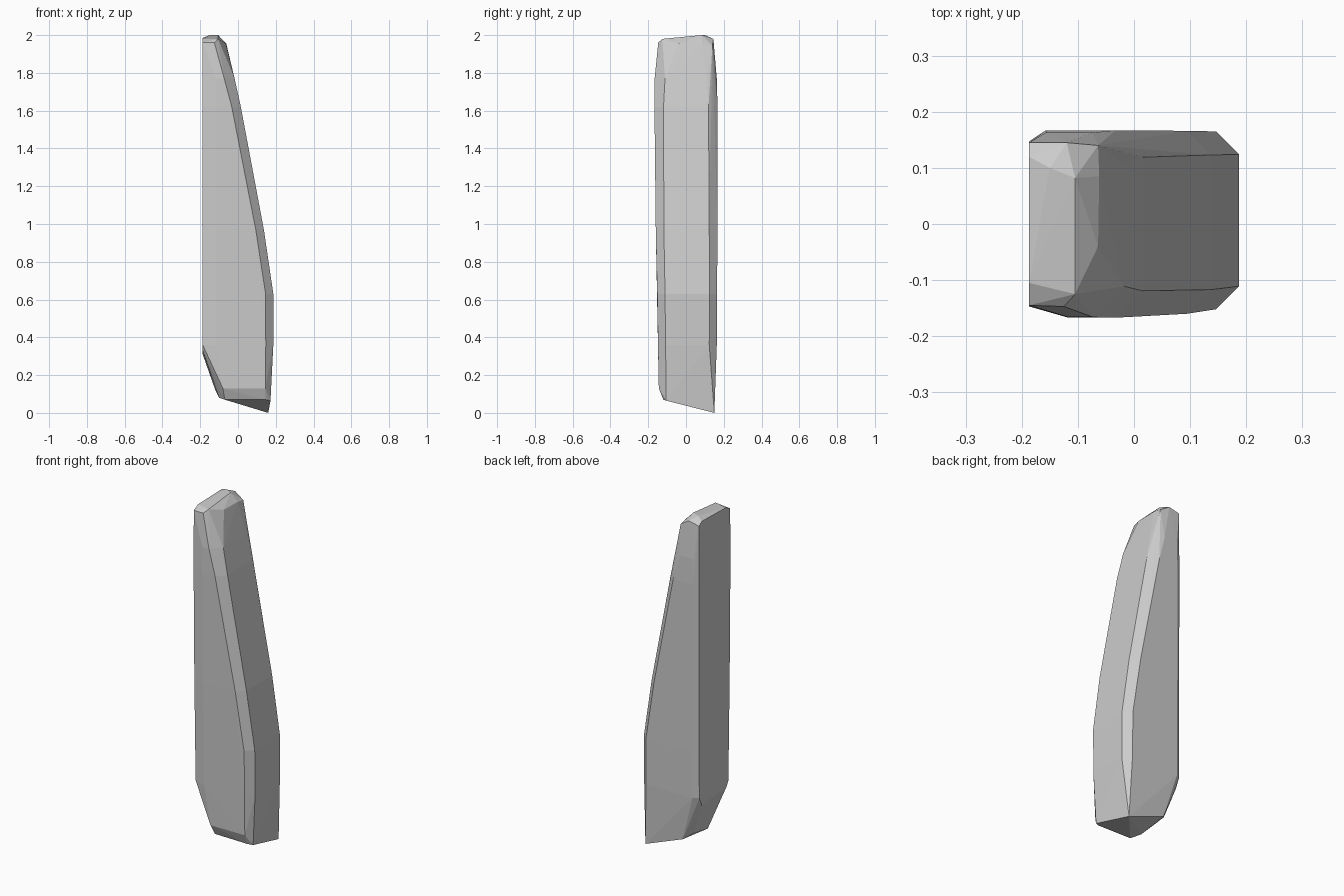
import bpy, bmesh

# Horizontal sections of the standing stone: z, left x, right x, front y, back y, right chamfer
SECTIONS = [
    (0.36, -0.187, 0.187, -0.148, 0.163, 0.040),
    (0.63, -0.187, 0.187, -0.152, 0.165, 0.041),
    (0.97, -0.187, 0.137, -0.160, 0.166, 0.043),
    (1.62, -0.187, 0.015, -0.167, 0.167, 0.048),
    (1.77, -0.187, -0.018, -0.166, 0.163, 0.055),
]


def ring(z, x0, x1, y0, y1, c):
    """Rectangle with chamfered right corners and shallow left corners."""
    return [(x0, y0 + 0.02, z), (x0 + 0.07, y0, z), (x1 - c, y0, z), (x1, y0 + c, z),
            (x1, y1 - c, z), (x1 - c, y1, z), (x0 + 0.03, y1, z), (x0, y1 - 0.02, z)]


points = [p for s in SECTIONS for p in ring(*s)]

# Chipped crown, sloping gently to the front
points += [(-0.187, -0.145, 1.96), (-0.187, -0.105, 1.98), (-0.187, 0.12, 1.985),
           (-0.187, 0.145, 1.965), (-0.105, -0.125, 1.98), (-0.15, 0.10, 2.0),
           (-0.105, 0.082, 2.0), (-0.12, 0.145, 1.98), (-0.125, -0.147, 1.96),
           (-0.064, -0.04, 1.955), (-0.062, 0.085, 1.955), (-0.064, 0.14, 1.945)]

# Slanted foot, lowest at the back right corner
points += [(-0.187, -0.11, 0.33), (-0.187, 0.12, 0.31), (-0.07, -0.115, 0.07),
           (-0.10, -0.06, 0.08), (-0.12, 0.10, 0.12), (-0.08, 0.145, 0.09),
           (0.145, -0.12, 0.07), (0.172, -0.105, 0.065), (0.16, 0.15, 0.0),
           (-0.08, -0.143, 0.13), (0.145, -0.144, 0.13)]

bm = bmesh.new()
for p in points:
    bm.verts.new(p)
hull = bmesh.ops.convex_hull(bm, input=bm.verts[:])
loose = [v for v in bm.verts if not v.link_faces]
bmesh.ops.delete(bm, geom=loose, context='VERTS')
bmesh.ops.recalc_face_normals(bm, faces=bm.faces[:])

mesh = bpy.data.meshes.new("standing_stone")
bm.to_mesh(mesh)
bm.free()
stone = bpy.data.objects.new("standing_stone", mesh)
bpy.context.collection.objects.link(stone)
